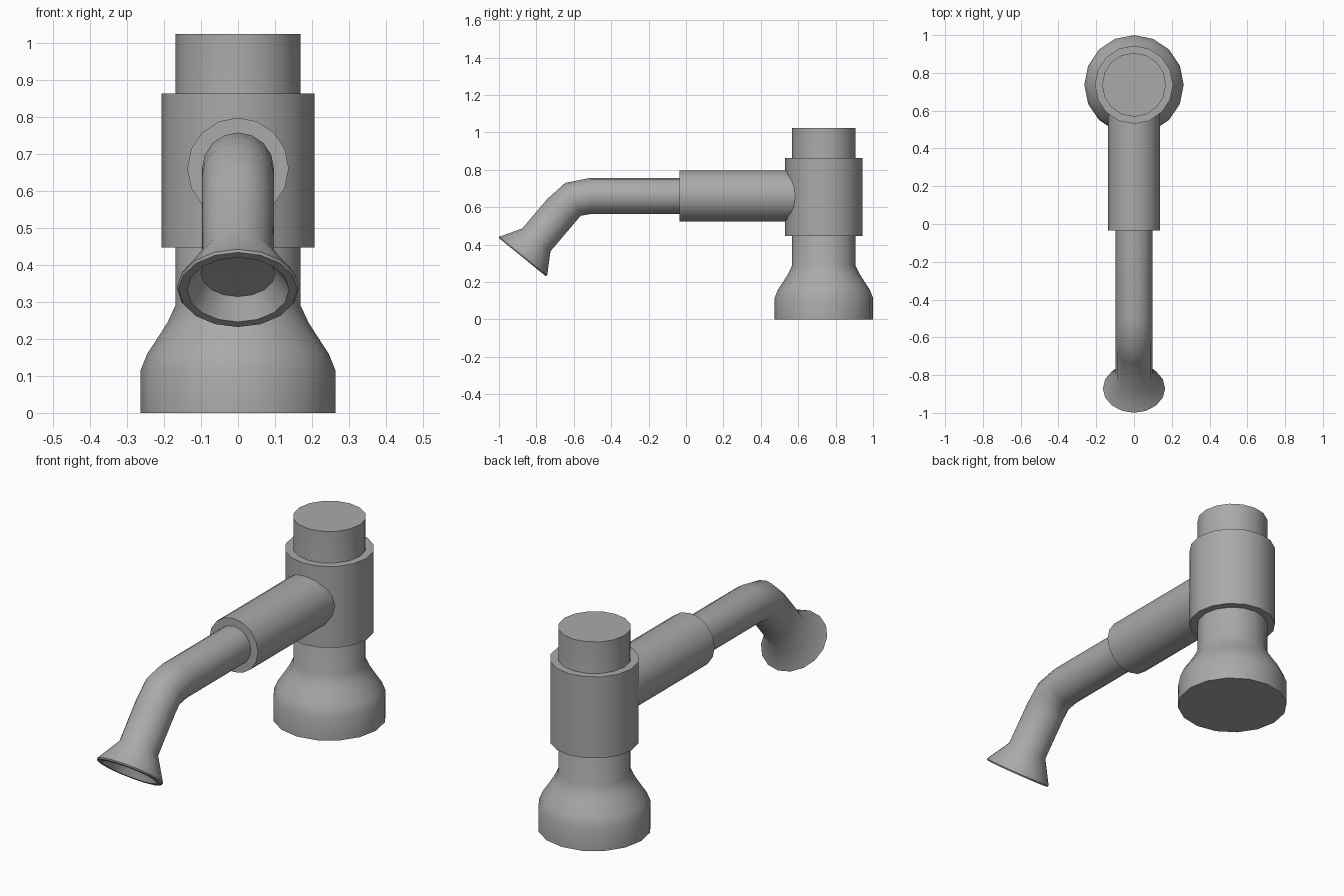
import bpy, bmesh
from math import sin, cos, pi, radians
from mathutils import Vector

cube = bpy.data.objects.get("Cube")
if cube:
    bpy.data.objects.remove(cube, do_unlink=True)

# One plain grey for the whole tap
grey = bpy.data.materials.new("grey_metal")
grey.use_nodes = True
colour = (0.40, 0.40, 0.40, 1)
grey.diffuse_color = colour
grey.node_tree.nodes["Principled BSDF"].inputs["Base Color"].default_value = colour

SIDES = 16
POST_Y = 0.737
ARM_Z = 0.66


def loft(name, rings):
    """Closed tube through rings of (y, z, axis angle in degrees, radius)."""
    bm = bmesh.new()
    loops = []
    for y, z, angle, r in rings:
        a = radians(angle)
        across, up = Vector((1, 0, 0)), Vector((0, -sin(a), cos(a)))
        turns = [2 * pi * i / SIDES for i in range(SIDES)]
        loops.append([bm.verts.new(Vector((0, y, z)) + r * (cos(t) * across + sin(t) * up))
                      for t in turns])
    for lower, upper in zip(loops, loops[1:]):
        for i in range(SIDES):
            j = (i + 1) % SIDES
            bm.faces.new((lower[i], lower[j], upper[j], upper[i]))
    bm.faces.new(loops[0])
    bm.faces.new(loops[-1])
    bmesh.ops.recalc_face_normals(bm, faces=bm.faces)
    mesh = bpy.data.meshes.new(name)
    bm.to_mesh(mesh)
    bm.free()
    mesh.materials.append(grey)
    obj = bpy.data.objects.new(name, mesh)
    bpy.context.collection.objects.link(obj)
    bpy.ops.object.select_all(action='DESELECT')
    obj.select_set(True)
    bpy.context.view_layer.objects.active = obj
    bpy.ops.object.shade_smooth_by_angle(angle=radians(40))
    return obj


def upright(name, profile):
    return loft(name, [(POST_Y, z, 90, r) for r, z in profile])


# Post with a flared foot
upright("post", [(0.263, 0), (0.263, 0.115), (0.245, 0.16), (0.212, 0.21),
                 (0.19, 0.245), (0.169, 0.29), (0.169, 1.023)])

# Collar around the post
upright("post_collar", [(0.207, 0.447), (0.207, 0.862)])

# Sleeve joining the spout to the collar
loft("spout_sleeve", [(POST_Y, ARM_Z, 180, 0.137), (-0.035, ARM_Z, 180, 0.137)])

# Bent spout ending in a hollow bell
TILT = 231
neck = Vector((-0.80, 0.425))
axis = Vector((cos(radians(TILT)), sin(radians(TILT))))
spout = [(0.1, ARM_Z, 180, 0.097), (-0.51, ARM_Z, 180, 0.097),
         (-0.604, 0.642, 205.5, 0.097), (-0.665, 0.584, TILT, 0.097)]
for along, r in [(0, 0.097), (0.112, 0.165), (0.119, 0.16), (0.119, 0.138), (0.062, 0.1)]:
    p = neck + axis * along
    spout.append((p.x, p.y, TILT, r))
loft("spout", spout)
